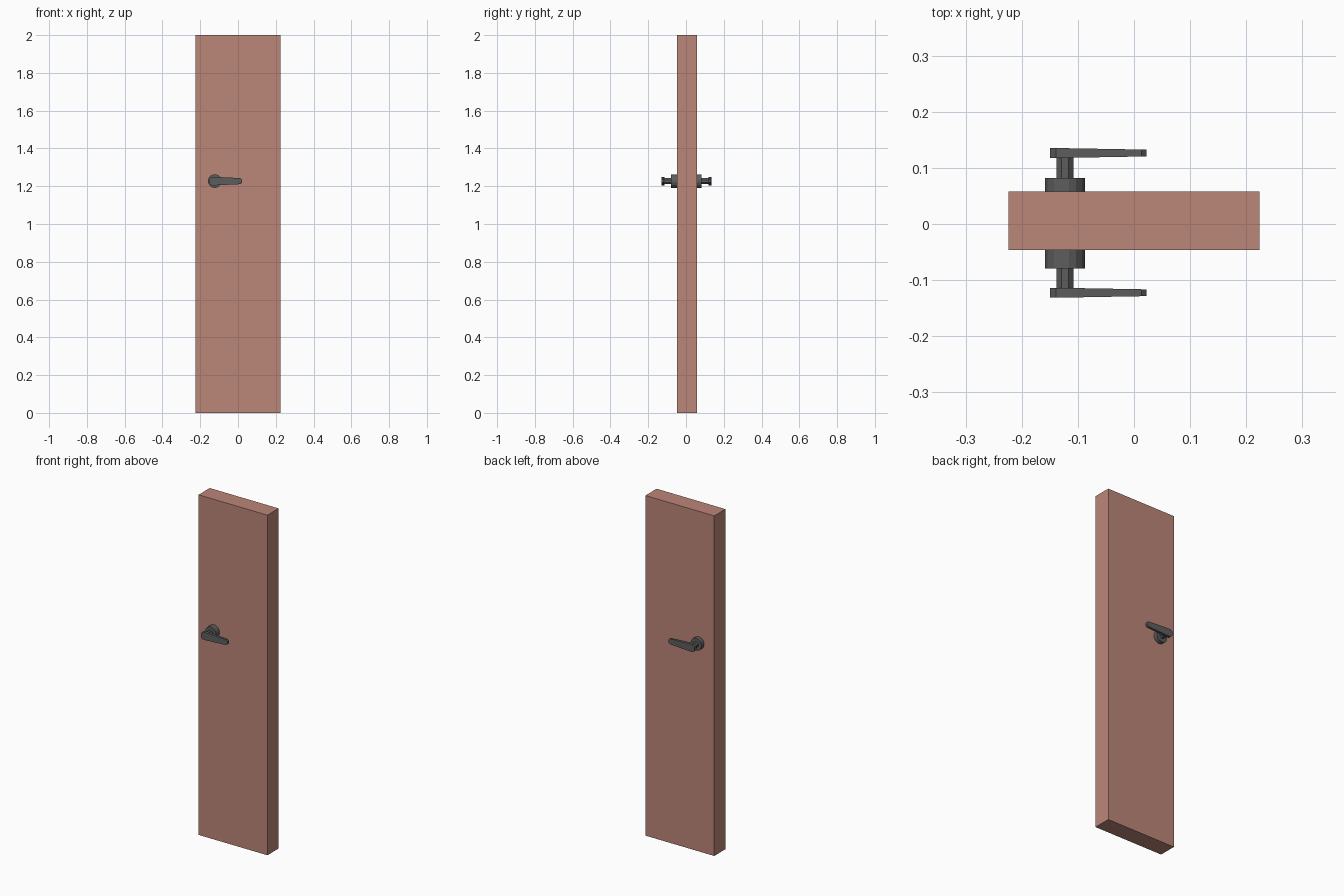
import bpy, bmesh
from math import pi
from mathutils import Matrix

if "Cube" in bpy.data.objects:
    bpy.data.objects.remove(bpy.data.objects["Cube"])

HX, HZ = -0.123, 1.227  # handle pivot


def material(name, rgb):
    m = bpy.data.materials.new(name)
    m.diffuse_color = (*rgb, 1)
    m.use_nodes = True
    m.node_tree.nodes["Principled BSDF"].inputs["Base Color"].default_value = m.diffuse_color
    return m


def finish(bm, name, mat):
    bmesh.ops.recalc_face_normals(bm, faces=bm.faces)
    me = bpy.data.meshes.new(name)
    bm.to_mesh(me)
    bm.free()
    me.materials.append(mat)
    ob = bpy.data.objects.new(name, me)
    bpy.context.collection.objects.link(ob)
    return ob


def disc(name, y0, y1, r, sides, mat):
    bm = bmesh.new()
    m = (Matrix.Translation((HX, (y0 + y1) / 2, HZ)) @ Matrix.Rotation(pi / 2, 4, 'X')
         @ Matrix.Rotation(pi / sides, 4, 'Z'))
    bmesh.ops.create_cone(bm, cap_ends=True, segments=sides, radius1=r, radius2=r,
                          depth=abs(y1 - y0), matrix=m)
    return finish(bm, name, mat)


def lever(name, y, mat):
    # (x, half height, half thickness) stations along the grip
    stations = [(-0.150, 0.012, 0.0085), (-0.139, 0.022, 0.0085), (-0.115, 0.022, 0.0085),
                (0.013, 0.016, 0.0062), (0.022, 0.008, 0.0062)]
    bm = bmesh.new()
    rings = [[bm.verts.new((x, y + sy * t, HZ + sz * h))
              for sy, sz in ((-1, -1), (1, -1), (1, 1), (-1, 1))] for x, h, t in stations]
    for a, b in zip(rings, rings[1:]):
        for i in range(4):
            j = (i + 1) % 4
            bm.faces.new((a[i], a[j], b[j], b[i]))
    bm.faces.new(rings[0])
    bm.faces.new(rings[-1])
    return finish(bm, name, mat)


wood = material("door_paint", (0.50, 0.24, 0.19))
metal = material("dark_metal", (0.11, 0.11, 0.11))

# Door slab
bm = bmesh.new()
bmesh.ops.create_cube(bm, size=1, matrix=Matrix.Translation((0, 0.0055, 1))
                      @ Matrix.Diagonal((0.448, 0.104, 2, 1)))
finish(bm, "door_panel", wood)

# Handle sets on both faces
for side, face, rose, stem, grip in (("front", -0.044, -0.079, -0.118, -0.1225),
                                     ("back", 0.055, 0.082, 0.120, 0.1265)):
    disc(side + "_rosette", face, rose, 0.036, 16, metal)
    disc(side + "_stem", rose, stem, 0.0165, 8, metal)
    lever(side + "_lever", grip, metal)
